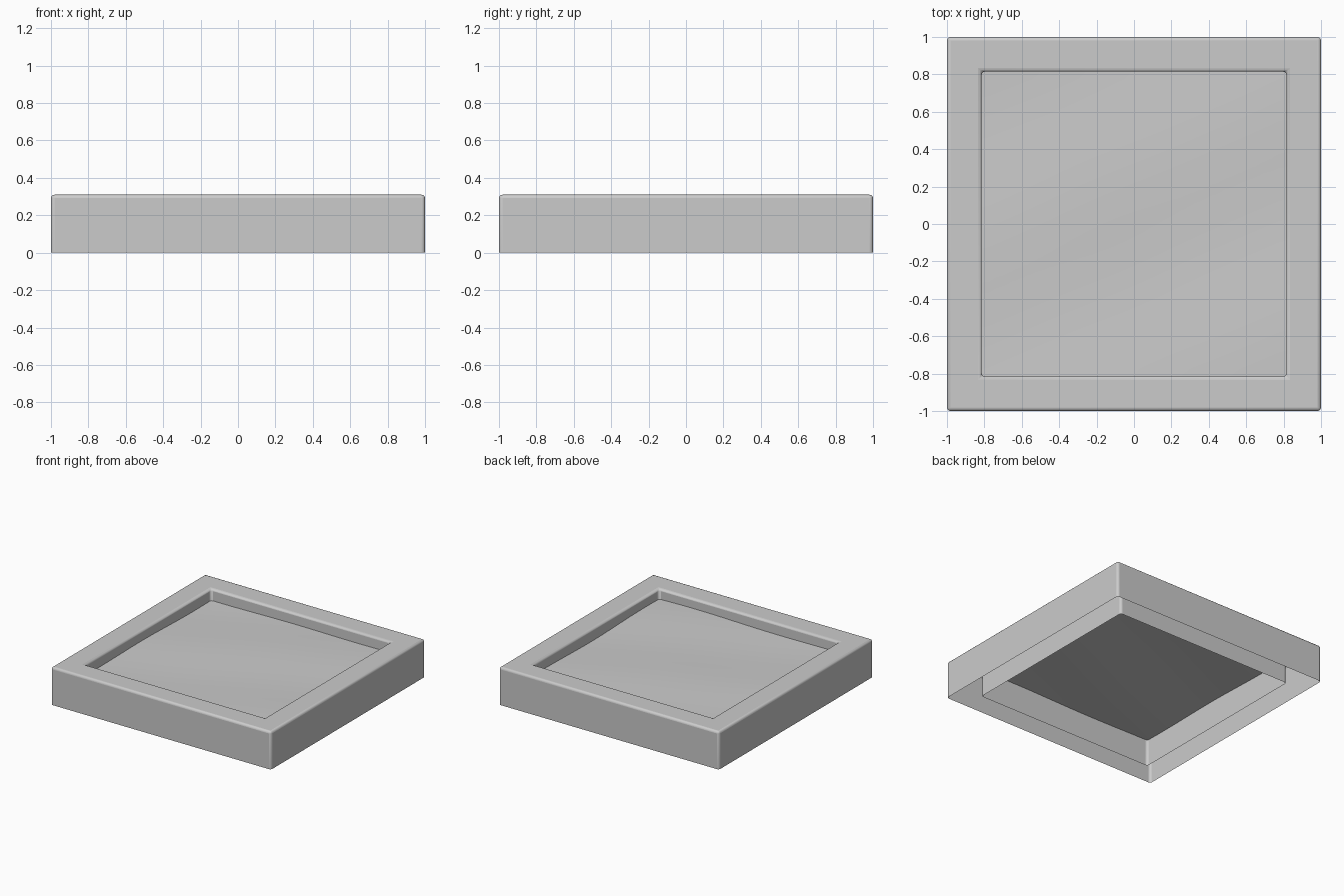
import bpy, bmesh, math

if "Cube" in bpy.data.objects:
    bpy.data.objects.remove(bpy.data.objects["Cube"])

OUTER, INNER, HEIGHT = 1.0, 0.815, 0.31
LEVEL = 0.22


def add_object(name, bm):
    mesh = bpy.data.meshes.new(name)
    bm.to_mesh(mesh)
    bm.free()
    obj = bpy.data.objects.new(name, mesh)
    bpy.context.collection.objects.link(obj)
    bpy.context.view_layer.objects.active = obj
    obj.select_set(True)
    return obj


def square_loop(bm, r, z):
    return [bm.verts.new((x * r, y * r, z)) for x, y in ((-1, -1), (1, -1), (1, 1), (-1, 1))]


# Square border: outer wall, flat rim and inner wall, open underneath
bm = bmesh.new()
loops = [square_loop(bm, r, z) for r, z in
         ((OUTER, 0), (OUTER, HEIGHT), (INNER, HEIGHT), (INNER, 0))]
for a, b in zip(loops, loops[1:]):
    for i in range(4):
        j = (i + 1) % 4
        bm.faces.new((a[i], a[j], b[j], b[i]))
frame = add_object("sandbox_frame", bm)
bevel = frame.modifiers.new("rounded_edges", 'BEVEL')
bevel.width = 0.018
bevel.segments = 3
bevel.limit_method = 'ANGLE'
bpy.ops.object.shade_smooth_by_angle(angle=math.radians(40))
frame.select_set(False)

# Gently uneven surface filling the border
bm = bmesh.new()
bmesh.ops.create_grid(bm, x_segments=40, y_segments=40, size=INNER)
for v in bm.verts:
    x, y = v.co.x, v.co.y
    v.co.z = LEVEL + 0.005 * (math.sin(4.3 * x + 1.7 * y + 0.6)
                              + math.sin(5.1 * y - 2.2 * x))
sand = add_object("sand_surface", bm)
bpy.ops.object.shade_smooth()
